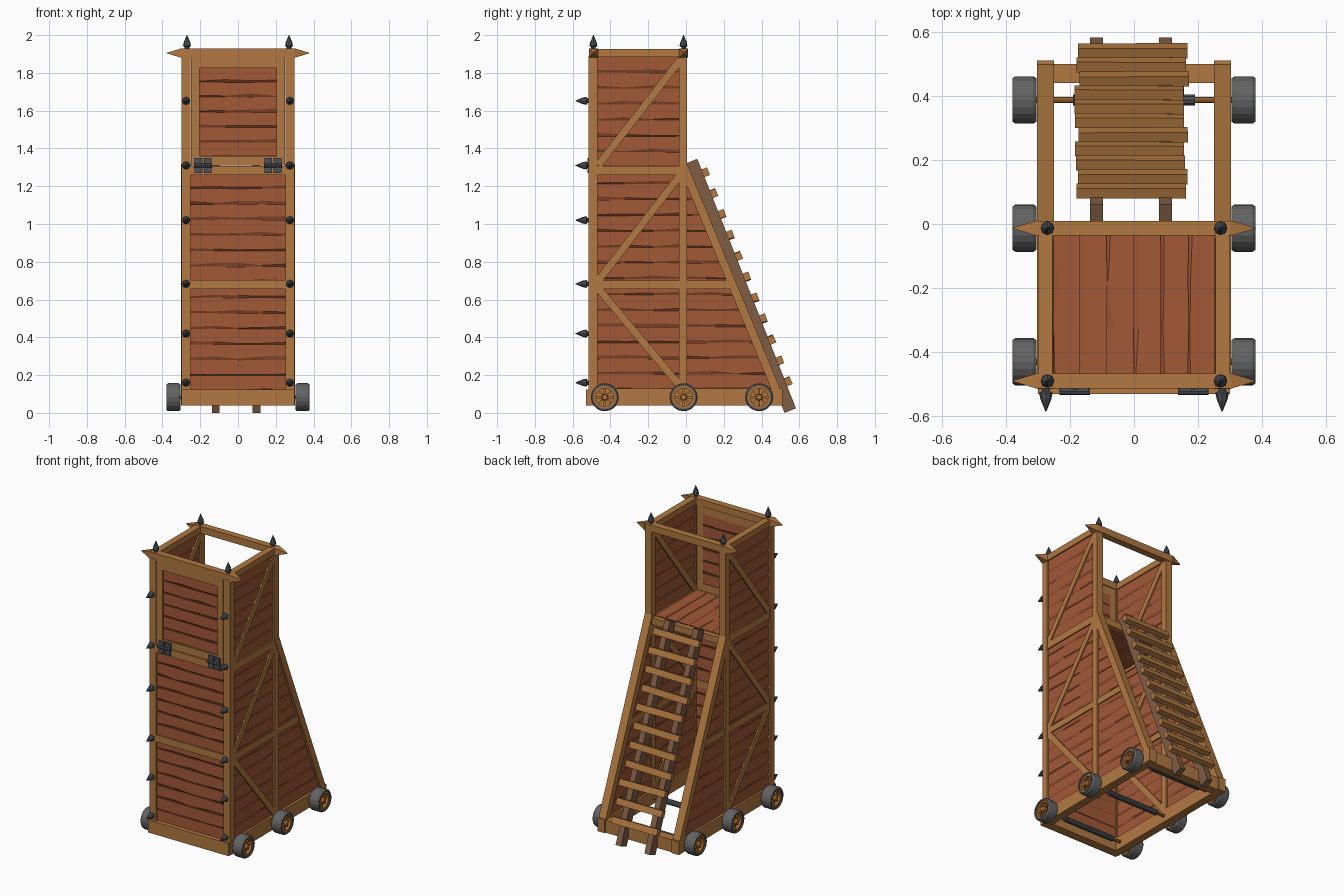
import bpy, bmesh, math, random
from mathutils import Vector, Matrix

if "Cube" in bpy.data.objects:
    bpy.data.objects.remove(bpy.data.objects["Cube"])

random.seed(4)


def material(name, rgb):
    m = bpy.data.materials.new(name)
    m.diffuse_color = (*rgb, 1)
    m.use_nodes = True
    m.node_tree.nodes["Principled BSDF"].inputs["Base Color"].default_value = m.diffuse_color
    return m


TIMBER = material("tan timber", (0.44, 0.19, 0.052))
PLANK = material("red brown plank", (0.36, 0.098, 0.038))
DARK = material("dull brown wood", (0.215, 0.11, 0.058))
IRON = material("dark iron", (0.075, 0.083, 0.095))
TYRE = material("grey tyre", (0.125, 0.125, 0.125))
SPOKE = material("orange wheel wood", (0.45, 0.17, 0.036))


def part(name, mat, build):
    """Run build(bm) and turn the result into a named object."""
    bm = bmesh.new()
    build(bm)
    bmesh.ops.recalc_face_normals(bm, faces=bm.faces)
    me = bpy.data.meshes.new(name)
    bm.to_mesh(me)
    bm.free()
    me.materials.append(mat)
    ob = bpy.data.objects.new(name, me)
    bpy.context.collection.objects.link(ob)
    return ob


def box(bm, x0, x1, y0, y1, z0, z1, rot=None):
    c = Vector(((x0 + x1) / 2, (y0 + y1) / 2, (z0 + z1) / 2))
    size = Matrix.Diagonal((abs(x1 - x0), abs(y1 - y0), abs(z1 - z0), 1))
    m = Matrix.Translation(c) @ (rot or Matrix()) @ size
    bmesh.ops.create_cube(bm, size=1, matrix=m)


def brace(bm, x0, x1, p, q, w):
    """Beam of width w between two (y, z) points, spanning x0..x1."""
    dy, dz = q[0] - p[0], q[1] - p[1]
    cy, cz, h = (p[0] + q[0]) / 2, (p[1] + q[1]) / 2, math.hypot(dy, dz) / 2
    box(bm, x0, x1, cy - h, cy + h, cz - w / 2, cz + w / 2,
        Matrix.Rotation(math.atan2(dz, dy), 4, 'X'))


def lathe(bm, profile, m, n, closed=False):
    """Revolve (radius, height) points about local z, placed by matrix m."""
    rings = [[bm.verts.new(m @ Vector((r * math.cos(a), r * math.sin(a), h)))
              for a in (math.tau * i / n for i in range(n))] for r, h in profile]
    pairs = list(zip(rings, rings[1:])) + ([(rings[-1], rings[0])] if closed else [])
    for a, b in pairs:
        for i in range(n):
            j = (i + 1) % n
            bm.faces.new((a[i], a[j], b[j], b[i]))
    if not closed:
        bm.faces.new(rings[0])
        bm.faces.new(rings[-1])


def plank(bm, u0, u1, v0, v1, place, t=0.028):
    """Rough board along u with a wavy chamfered lower edge."""
    n = max(2, int((u1 - u0) / 0.12))
    rows = []
    for i in range(n + 1):
        u = u0 + (u1 - u0) * i / n
        c = random.uniform(0.004, 0.019)
        top = v1 + random.uniform(-0.002, 0.001)
        sec = ((t / 2, top), (t / 2, v0 + c), (0.004, v0 - 0.004),
               (-0.004, v0 - 0.004), (-t / 2, v0 + c), (-t / 2, top))
        rows.append([bm.verts.new(place(u, v, d)) for d, v in sec])
    for a, b in zip(rows, rows[1:]):
        for k in range(6):
            bm.faces.new((a[k], a[(k + 1) % 6], b[(k + 1) % 6], b[k]))
    bm.faces.new(rows[0])
    bm.faces.new(rows[-1])


def wall(bm, u0, end, v0, v1, count, place):
    step = (v1 - v0) / count
    for i in range(count):
        a = v0 + i * step
        u1 = end(a + step / 2)
        if u1 - u0 > 0.03:
            plank(bm, u0, u1, a, a + step, place)


def front_place(u, v, d):
    return Vector((u, -0.488 - d, v))


# Chassis frame
def chassis(bm):
    for s in (-1, 1):
        box(bm, s * 0.25, s * 0.303, -0.515, 0.51, 0.04, 0.13)
    box(bm, -0.3, 0.3, -0.53, -0.47, 0.04, 0.125)
    box(bm, -0.25, 0.25, 0.44, 0.5, 0.04, 0.125)
part("chassis_frame", TIMBER, chassis)

# Corner posts, rails, diagonal braces and sloping rear beams
def frame(bm):
    for s in (-1, 1):
        a, b = s * 0.252, s * 0.297
        box(bm, a, s * 0.3, -0.515, -0.468, 0.12, 1.89)
        box(bm, a, s * 0.3, -0.037, 0.006, 0.12, 1.89)
        box(bm, a, b, -0.47, -0.03, 1.26, 1.308)
        box(bm, a, b, -0.47, 0.235, 0.657, 0.70)
        brace(bm, a, b, (-0.465, 1.31), (-0.03, 1.87), 0.04)
        brace(bm, a, b, (-0.465, 0.70), (-0.03, 1.26), 0.04)
        brace(bm, a, b, (-0.465, 0.66), (-0.03, 0.14), 0.04)
        brace(bm, s * 0.25, s * 0.303, (-0.015, 1.31), (0.478, 0.12), 0.045)
    for z in (0.657, 1.26):
        box(bm, -0.255, 0.255, -0.512, -0.47, z, z + 0.047)
    box(bm, -0.255, 0.255, -0.035, 0.004, 1.255, 1.3)
part("tower_frame", TIMBER, frame)

# Top beams with pointed ends
def crown(bm):
    for y in (-0.49, -0.013):
        box(bm, -0.3, 0.3, y - 0.023, y + 0.023, 1.882, 1.928)
        for s in (-1, 1):
            m = Matrix.Translation((s * 0.34, y, 1.905)) @ Matrix.Rotation(s * math.pi / 2, 4, 'Y') \
                @ Matrix.Rotation(math.pi / 4, 4, 'Z')
            bmesh.ops.create_cone(bm, cap_ends=True, segments=4, radius1=0.035,
                                  radius2=0.001, depth=0.08, matrix=m)
    for s in (-1, 1):
        box(bm, s * 0.254, s * 0.298, -0.47, -0.035, 1.884, 1.926)
part("top_beams", TIMBER, crown)

# Board walls on both sides, including the sloped rear part
for s, side in ((-1, "left"), (1, "right")):
    def side_place(u, v, d, s=s):
        return Vector((s * (0.275 + d), u, v))
    part(side + "_tower_boards", PLANK,
         lambda bm: wall(bm, -0.48, lambda v: -0.02, 0.12, 1.885, 21, side_place))
    part(side + "_rear_boards", PLANK,
         lambda bm: wall(bm, -0.01, lambda v: (1.28 - v) * 0.414, 0.12, 1.296, 14, side_place))
part("front_boards", PLANK,
     lambda bm: wall(bm, -0.257, lambda v: 0.257, 0.115, 1.27, 14, front_place))

# Floor of the fighting platform
part("platform_floor", PLANK,
     lambda bm: wall(bm, -0.475, lambda v: -0.03, -0.255, 0.255, 6,
                     lambda u, v, d: Vector((v, u, 1.292 + d))))

# Drop-down door at the front
def door_frame(bm):
    for s in (-1, 1):
        box(bm, s * 0.205, s * 0.248, -0.512, -0.472, 1.311, 1.882)
    box(bm, -0.206, 0.206, -0.51, -0.474, 1.311, 1.36)
    box(bm, -0.206, 0.206, -0.51, -0.474, 1.826, 1.882)
part("door_frame", TIMBER, door_frame)
part("door_boards", PLANK,
     lambda bm: wall(bm, -0.21, lambda v: 0.21, 1.352, 1.832, 6, front_place))

# Door hinges
def hinges(bm):
    for s in (-1, 1):
        x = s * 0.185
        for dx in (-0.024, 0.024):
            box(bm, x + dx - 0.02, x + dx + 0.02, -0.522, -0.508, 1.27, 1.35)
        m = Matrix.Translation((x, -0.523, 1.31)) @ Matrix.Rotation(math.pi / 2, 4, 'Y')
        lathe(bm, [(0.01, -0.048), (0.01, 0.048)], m, 8)
part("door_hinges", IRON, hinges)

# Iron spikes on the posts and top corners
def spikes(bm):
    prof = [(0.012, -0.005), (0.012, 0.008), (0.021, 0.014), (0.017, 0.034), (0.0015, 0.072)]
    for s in (-1, 1):
        for z in (0.16, 0.42, 0.683, 1.02, 1.31, 1.652):
            lathe(bm, prof, Matrix.Translation((s * 0.275, -0.513, z)) @
                  Matrix.Rotation(math.pi / 2, 4, 'X'), 8)
        for y in (-0.49, -0.013):
            lathe(bm, prof, Matrix.Translation((s * 0.27, y, 1.928)), 8)
part("spikes", IRON, spikes)

# Ladder: two stringers and eleven rungs
TOP, LOW = Vector((0.03, 1.333)), Vector((0.552, 0.012))
ALONG = (LOW - TOP).normalized()
OUT = Vector((-ALONG.y, ALONG.x))
TILT = math.atan2(ALONG.y, ALONG.x)

def stringers(bm):
    for x in (-0.117, 0.098):
        brace(bm, x - 0.02, x + 0.02, TOP, LOW, 0.065)
part("ladder_stringers", DARK, stringers)

def rungs(bm):
    for i in range(11):
        c = TOP + ALONG * (0.082 + 0.119 * i) + OUT * 0.046
        j = random.uniform(-0.008, 0.008)
        rot = Matrix.Rotation(TILT + j * 6, 4, 'X') @ Matrix.Rotation(j * 2, 4, 'Z')
        box(bm, -0.178 + j, 0.163 + j, c.x - 0.021, c.x + 0.021, c.y - 0.017, c.y + 0.017, rot)
part("ladder_rungs", TIMBER, rungs)

# Wheels and axles
WHEEL_Y, WHEEL_Z = (-0.43, -0.013, 0.387), 0.083
X_AXIS = Matrix.Rotation(math.pi / 2, 4, 'Y')

def hubs():
    for y in WHEEL_Y:
        for s in (-1, 1):
            yield Matrix.Translation((s * 0.342, y, WHEEL_Z)) @ X_AXIS

def tyres(bm):
    for m in hubs():
        lathe(bm, [(0.059, -0.036), (0.068, -0.037), (0.074, -0.028), (0.074, 0.028),
                   (0.068, 0.037), (0.059, 0.036)], m, 20, True)
ob = part("wheel_tyres", TYRE, tyres)

def wheels(bm):
    for m in hubs():
        lathe(bm, [(0.047, -0.029), (0.061, -0.029), (0.061, 0.029), (0.047, 0.029)], m, 20, True)
        lathe(bm, [(0.014, -0.036), (0.018, -0.03), (0.018, 0.03), (0.014, 0.036)], m, 10)
        for k in range(4):
            bmesh.ops.create_cube(bm, size=1, matrix=m @ Matrix.Rotation(k * math.pi / 4, 4, 'Z')
                                  @ Matrix.Diagonal((0.1, 0.011, 0.034, 1)))
part("wheel_spokes", SPOKE, wheels)

def axles(bm, r, h):
    for y in WHEEL_Y:
        lathe(bm, [(r, -h), (r, h)], Matrix.Translation((0, y, WHEEL_Z)) @ X_AXIS, 10)
part("wooden_axles", SPOKE, lambda bm: axles(bm, 0.01, 0.33))
part("axle_sleeves", IRON, lambda bm: axles(bm, 0.018, 0.19))
